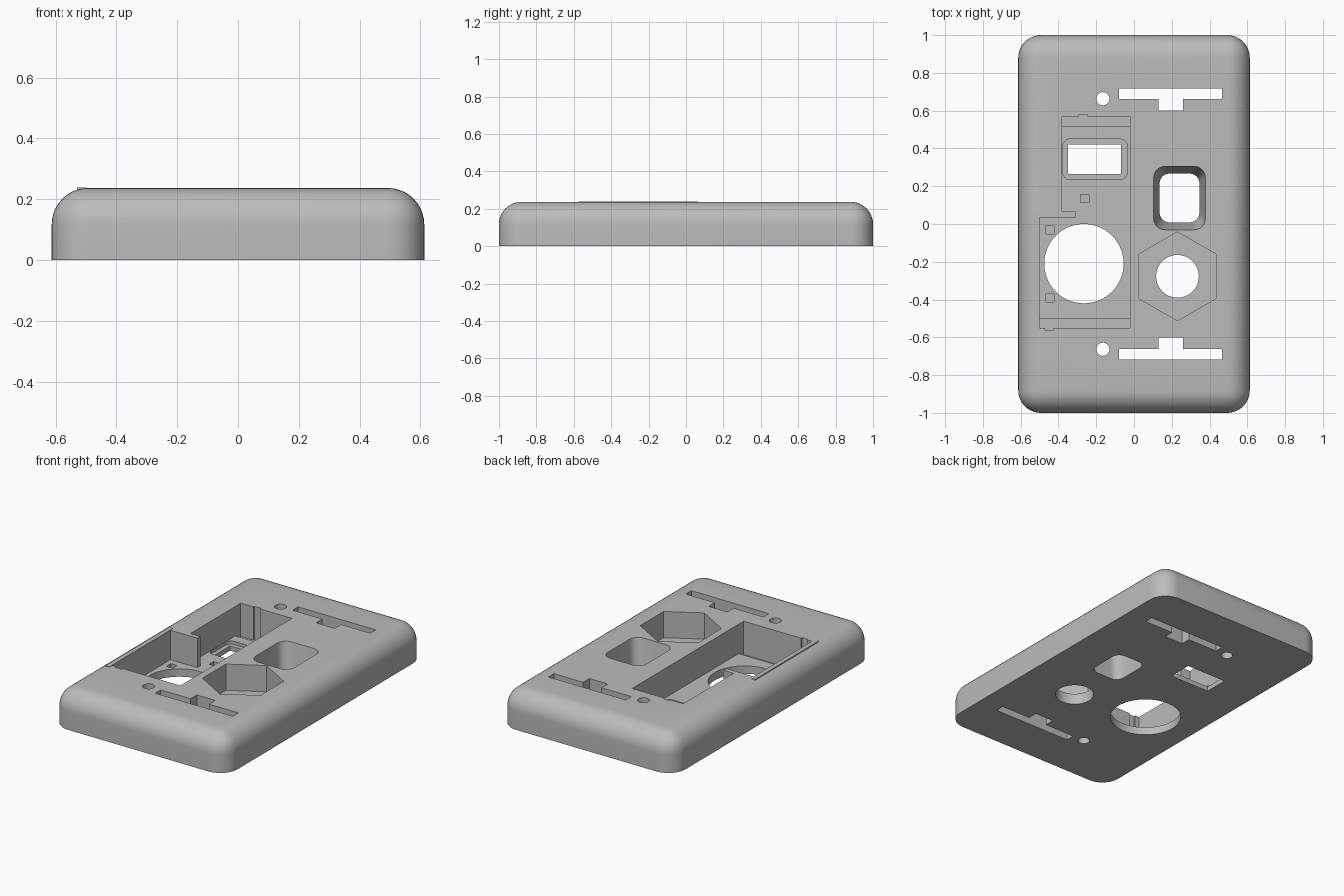
import bpy, bmesh
from math import cos, sin, pi, radians

if "Cube" in bpy.data.objects:
    bpy.data.objects.remove(bpy.data.objects["Cube"])

W, L, H, R = 1.226, 2.0, 0.237, 0.12
FLOOR = 0.05      # floor of the large pocket
TRENCH = 0.025    # deeper end trenches
TOP = H + 0.05    # cutters reach above the plate
LOW = -0.05       # through cutters reach below it

grey = bpy.data.materials.new("plain_grey")
grey.use_nodes = True
grey.diffuse_color = (0.5, 0.5, 0.5, 1)
grey.node_tree.nodes["Principled BSDF"].inputs["Base Color"].default_value = (0.5, 0.5, 0.5, 1)


def add_object(name, bm):
    bmesh.ops.recalc_face_normals(bm, faces=bm.faces)
    mesh = bpy.data.meshes.new(name)
    bm.to_mesh(mesh)
    bm.free()
    mesh.materials.append(grey)
    obj = bpy.data.objects.new(name, mesh)
    bpy.context.collection.objects.link(obj)
    return obj


def loft(name, bottom, top, z0, z1):
    """Closed solid between two matching outlines."""
    bm = bmesh.new()
    a = [bm.verts.new((x, y, z0)) for x, y in bottom]
    b = [bm.verts.new((x, y, z1)) for x, y in top]
    bm.faces.new(a[::-1])
    bm.faces.new(b)
    n = len(a)
    for i in range(n):
        j = (i + 1) % n
        bm.faces.new((a[i], a[j], b[j], b[i]))
    return add_object(name, bm)


def rect(x0, x1, y0, y1):
    return [(x0, y0), (x1, y0), (x1, y1), (x0, y1)]


def ring(cx, cy, r, n, start=0.0):
    return [(cx + r * cos(start + 2 * pi * i / n), cy + r * sin(start + 2 * pi * i / n))
            for i in range(n)]


def round_rect(x0, x1, y0, y1, r, seg=6):
    corners = [(x1 - r, y1 - r), (x0 + r, y1 - r), (x0 + r, y0 + r), (x1 - r, y0 + r)]
    return [(cx + r * cos((k + i / seg) * pi / 2), cy + r * sin((k + i / seg) * pi / 2))
            for k, (cx, cy) in enumerate(corners) for i in range(seg + 1)]


# Cover plate with rounded sides and top edges
bm = bmesh.new()
bmesh.ops.create_cube(bm, size=1)
for v in bm.verts:
    v.co = (v.co.x * W, v.co.y * L, (v.co.z + 0.5) * H)
edges = [e for e in bm.edges if max(v.co.z for v in e.verts) > 0.1]
bmesh.ops.bevel(bm, geom=edges, offset=R, segments=10, profile=0.5, affect='EDGES')
plate = add_object("cover_plate", bm)


def cut(outline, z0=LOW, z1=TOP, top=None):
    cutter = loft("cutter", outline, top or outline, z0, z1)
    cutter.hide_render = True
    mod = plate.modifiers.new("cut", 'BOOLEAN')
    mod.operation = 'DIFFERENCE'
    mod.solver = 'EXACT'
    mod.object = cutter
    bpy.context.view_layer.objects.active = plate
    bpy.ops.object.modifier_apply(modifier=mod.name)
    bpy.data.objects.remove(cutter)


# Stepped pocket, leaving a short tab between its two halves
cut([(-0.50, -0.55), (-0.02, -0.55), (-0.02, 0.57), (-0.38, 0.57),
     (-0.38, 0.065), (-0.31, 0.065), (-0.31, 0.035), (-0.50, 0.035)], FLOOR)

# End trenches and their narrow notches
cut(rect(-0.38, -0.02, 0.515, 0.57), TRENCH)
cut(rect(-0.50, -0.02, -0.55, -0.50), TRENCH)
cut(rect(-0.29, -0.245, 0.56, 0.58), TRENCH)
cut(rect(-0.47, -0.425, -0.56, -0.54), TRENCH)

# Window with a shallow rounded frame
cut(round_rect(-0.378, -0.035, 0.235, 0.45, 0.04), FLOOR - 0.02)
cut(rect(-0.35, -0.07, 0.265, 0.42))

# Large round opening and square locating pits
cut(ring(-0.265, -0.21, 0.21, 64))
for px, py in ((-0.26, 0.135), (-0.445, -0.03), (-0.445, -0.39)):
    cut(rect(px - 0.022, px + 0.022, py - 0.022, py + 0.022), TRENCH)

# Hexagonal pocket with a round hole
cut(ring(0.23, -0.277, 0.235, 6, pi / 2), 0.07)
cut(ring(0.23, -0.277, 0.113, 48))

# Tapered rounded opening, extended a little past both faces
cut(round_rect(0.142, 0.340, 0.017, 0.259, 0.05), LOW, TOP,
    round_rect(0.098, 0.384, -0.039, 0.313, 0.06))

# Mirrored T slots and small round holes
for s in (1, -1):
    t = [(-0.08, 0.663), (0.13, 0.663), (0.13, 0.60), (0.26, 0.60),
         (0.26, 0.663), (0.465, 0.663), (0.465, 0.718), (-0.08, 0.718)]
    cut([(x, y * s) for x, y in t][::s])
    cut(ring(-0.165, 0.663 * s, 0.035, 24))

# Thin raised wall beside the pocket
fin = loft("pocket_side_wall", rect(-0.53, -0.501, -0.575, 0.065),
           rect(-0.53, -0.501, -0.575, 0.065), 0.18, H + 0.001)

bpy.ops.object.select_all(action='DESELECT')
plate.select_set(True)
bpy.context.view_layer.objects.active = plate
bpy.ops.object.shade_smooth_by_angle(angle=radians(30))
